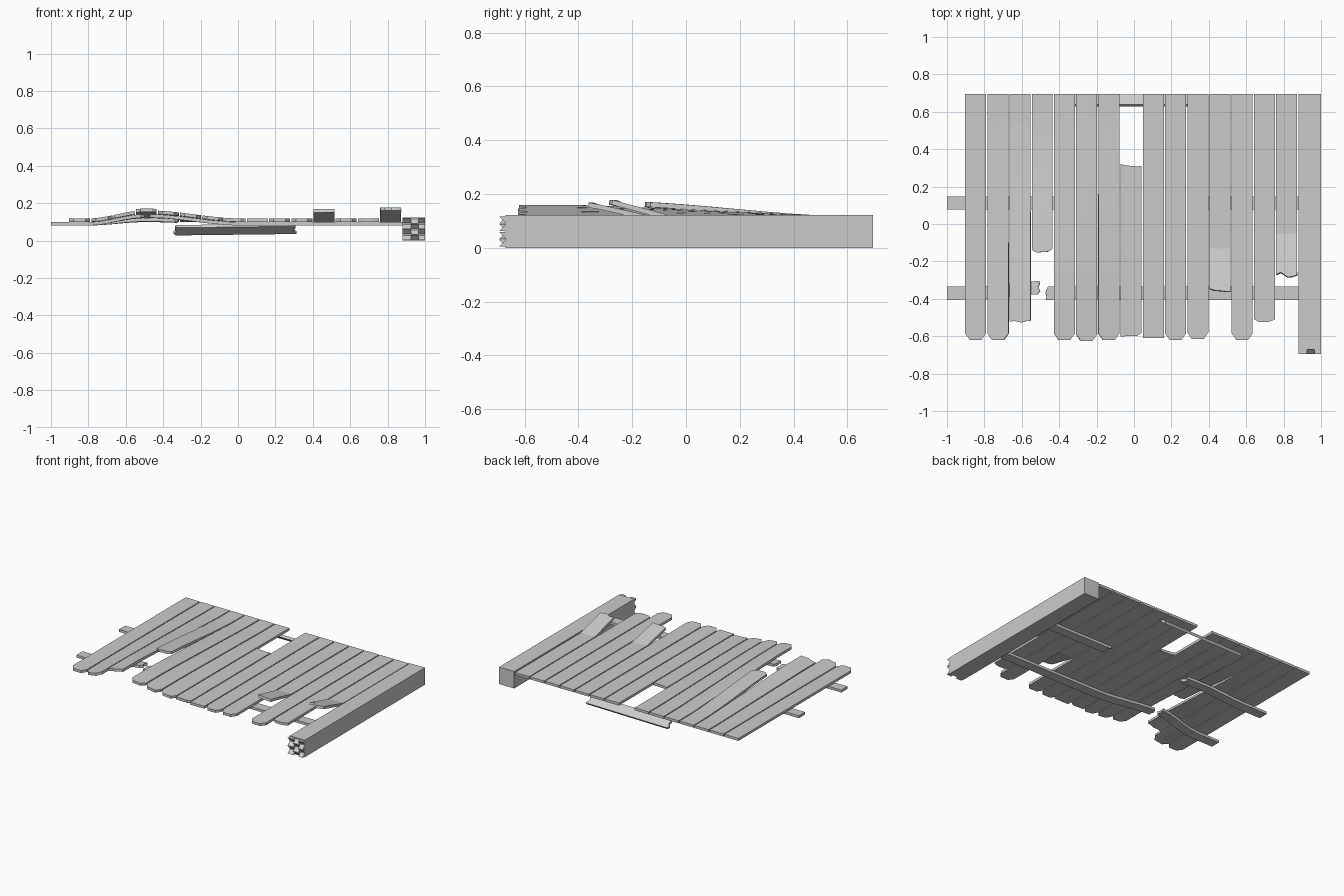
import bpy, bmesh, random
from mathutils import Vector

random.seed(4)
cube = bpy.data.objects.get("Cube")
if cube:
    bpy.data.objects.remove(cube)

wood = bpy.data.materials.new("grey wood")
wood.use_nodes = True
wood.diffuse_color = (0.6, 0.6, 0.6, 1)
wood.node_tree.nodes["Principled BSDF"].inputs["Base Color"].default_value = wood.diffuse_color

THICK = 0.018
COLUMNS = (-0.5, -0.28, 0.05, 0.28, 0.5)


def smooth(t):
    t = max(0.0, min(1.0, t))
    return t * t * (3 - 2 * t)


def lift(x, y):
    """Warp of the fence: a hump on the right side that fades to the back."""
    hump = smooth((x + 0.8) / 0.3) if x < -0.5 else smooth((0.02 - x) / 0.5)
    return 0.043 * hump * max(0.0, min(1.0, (0.55 - y) / 0.92))


def end_offsets(style):
    if style == "pointed":
        return [-0.035, 0, 0, 0, -0.035]
    if style == "broken":
        return [random.uniform(-0.025, 0.005) for _ in COLUMNS]
    return [0] * len(COLUMNS)


def finish(name, bm):
    mesh = bpy.data.meshes.new(name)
    bm.to_mesh(mesh)
    bm.free()
    mesh.materials.append(wood)
    ob = bpy.data.objects.new(name, mesh)
    bpy.context.collection.objects.link(ob)
    return ob


def board(name, path, width, start="flat", end="flat", warp=True):
    """Thin board along a path; the path follows the top face."""
    path = [Vector(p) for p in path]
    bm = bmesh.new()
    rows = []
    for i, p in enumerate(path):
        d = path[min(i + 1, len(path) - 1)] - path[max(i - 1, 0)]
        d.z = 0
        d.normalize()
        across = Vector((-d.y, d.x, 0))
        shift = [0] * len(COLUMNS)
        if i == 0:
            shift = [-s for s in end_offsets(start)]
        elif i == len(path) - 1:
            shift = end_offsets(end)
        row = []
        for u, s in zip(COLUMNS, shift):
            v = p + across * (u * width) + d * s
            if warp:
                v.z += lift(v.x, v.y)
            row.append(bm.verts.new(v))
        rows.append(row)
    for a, b in zip(rows, rows[1:]):
        for j in range(len(COLUMNS) - 1):
            bm.faces.new((a[j], b[j], b[j + 1], a[j + 1]))
    ob = finish(name, bm)
    solid = ob.modifiers.new("thickness", "SOLIDIFY")
    solid.thickness = THICK
    solid.offset = -1
    return ob


def line(a, b, n):
    a, b = Vector(a), Vector(b)
    return [a.lerp(b, i / n) for i in range(n + 1)]


# Upright pickets: front end position and style, left to right
BACK, TOP, PITCH, WIDTH = 0.695, 0.118, 0.1188, 0.112
pickets = [
    (-0.62, "pointed"), (-0.62, "pointed"), (-0.54, "broken"), (-0.15, "broken"),
    (-0.62, "pointed"), (-0.625, "pointed"), (-0.62, "pointed"), (-0.6, "broken"),
    (-0.61, "flat"), (-0.62, "pointed"), (-0.615, "pointed"), (-0.36, "broken"),
    (-0.62, "pointed"), (-0.53, "broken"), (-0.28, "broken"),
]
snapped = {11: (-0.13, 0.05), 14: (-0.05, 0.06)}   # bend position and rise
for i, (front, style) in enumerate(pickets):
    x = -0.847 + i * PITCH
    back = 0.33 if i == 7 else BACK
    if i in snapped:
        bend, rise = snapped[i]
        path = [(x, back, TOP), (x, bend, TOP), (x, front + 0.04, TOP + rise * 0.85),
                (x, front, TOP + rise)]
    else:
        path = line((x, back, TOP), (x, front + 0.04, TOP), 8) + [Vector((x, front, TOP))]
        if i == 3:
            for p in path:
                p.z += 0.02 * smooth((0.5 - p.y) / 0.65)
    board(f"picket_{i + 1}", path, WIDTH, "broken" if i == 7 else "flat", style)

# Cross rails, snapped in places
RAIL, RAIL_W = 0.098, 0.07
left_end = [Vector(p) for p in line((-1, -0.37, RAIL), (-0.505, -0.37, RAIL), 8)]
for p in left_end:
    p.y += 0.03 * smooth((p.x + 0.85) / 0.35)
board("front_rail_right_piece", left_end, RAIL_W, end="broken")
board("front_rail_left_piece", line((-0.48, -0.37, RAIL), (0.89, -0.37, RAIL), 16),
      RAIL_W, start="broken")
board("middle_rail_right_piece", line((-1, 0.112, RAIL), (-0.32, 0.112, RAIL), 10),
      RAIL_W, end="broken")
board("middle_rail_left_piece", line((0.32, 0.112, RAIL), (0.89, 0.112, RAIL), 4),
      RAIL_W, start="broken")

# Fallen rail section leaning under the back edge
fallen = board("fallen_rail_piece", line((-0.33, 0, 0), (0.33, 0, 0), 2), 0.068,
               "broken", "broken", warp=False)
fallen.location = (-0.02, 0.666, 0.066)
fallen.rotation_euler = (-0.65, -0.012, 0)

# Post lying on its side, with a splintered front end
bm = bmesh.new()
bmesh.ops.create_cube(bm, size=1)
for v in bm.verts:
    v.co = Vector((0.94 + v.co.x * 0.12, 0.012 + v.co.y * 1.364, 0.061 + v.co.z * 0.122))
finish("post", bm)

bm = bmesh.new()
for k in range(4):
    z0, z1 = 0.004 + k * 0.029, 0.03 + k * 0.029
    flip = k % 2
    for x0, x1, tip in ((0.88, 0.925, flip), (0.925, 0.965, 1 - flip), (0.965, 1.0, flip)):
        base = [bm.verts.new((x, -0.668, z)) for x, z in ((x0, z0), (x1, z0), (x1, z1), (x0, z1))]
        zt = z1 if tip else z0
        a, b = (bm.verts.new((x, -0.694, zt)) for x in (x0, x1))
        bm.faces.new((base[0], base[1], b, a))
        bm.faces.new((a, b, base[2], base[3]))
        bm.faces.new((base[1], base[2], b))
        bm.faces.new((base[0], a, base[3]))
        bm.faces.new(base[::-1])
bmesh.ops.recalc_face_normals(bm, faces=bm.faces)
finish("post_splinters", bm)
